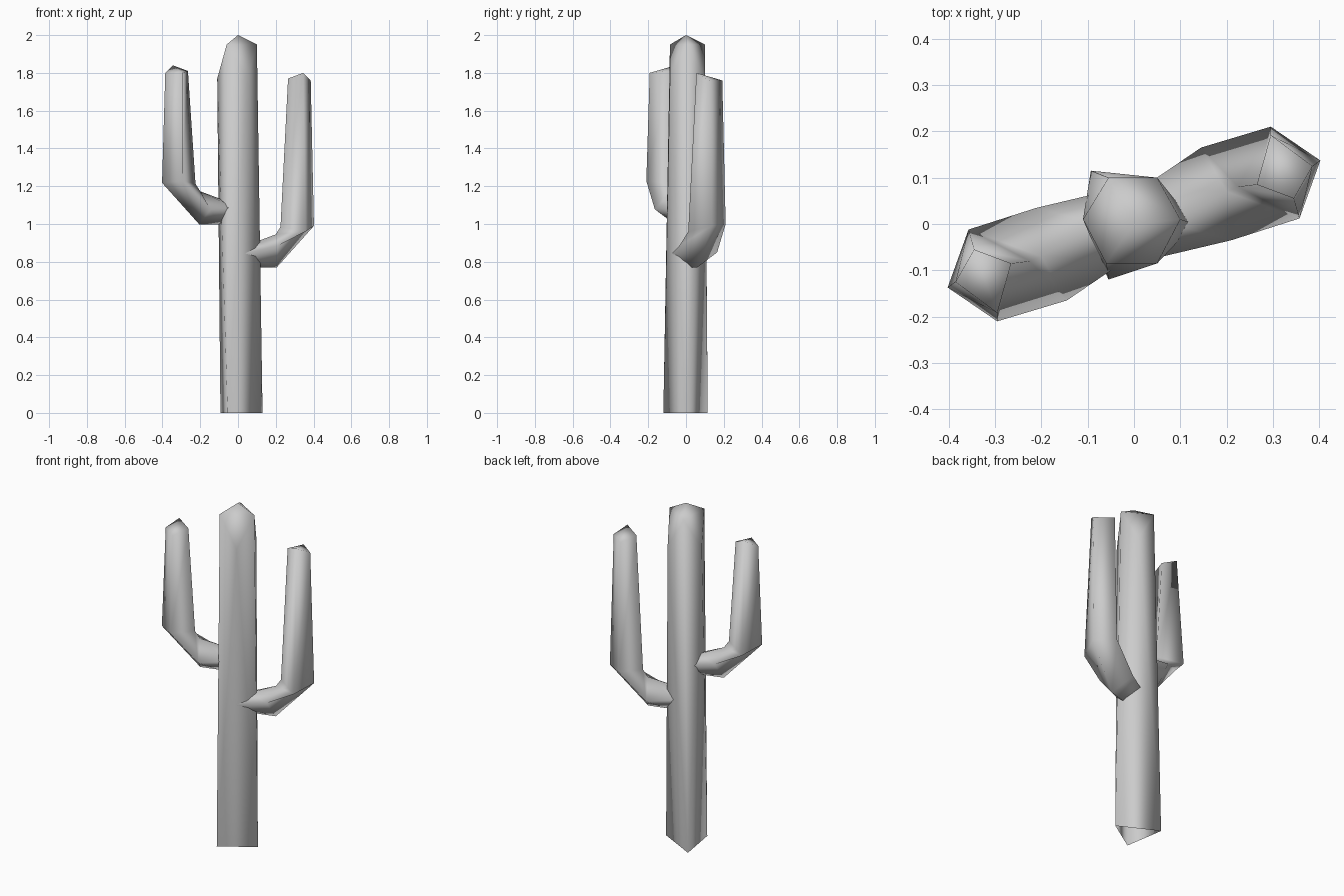
import bpy
from mathutils import Vector

if "Cube" in bpy.data.objects:
    bpy.data.objects.remove(bpy.data.objects["Cube"])

# One plain grey for the whole plant
grey = bpy.data.materials.new("plain_grey")
grey.diffuse_color = (0.6, 0.6, 0.6, 1)
grey.use_nodes = True
grey.node_tree.nodes["Principled BSDF"].inputs["Base Color"].default_value = grey.diffuse_color


def make(name, verts, faces):
    mesh = bpy.data.meshes.new(name)
    mesh.from_pydata(verts, [], faces)
    mesh.materials.append(grey)
    mesh.shade_smooth()
    obj = bpy.data.objects.new(name, mesh)
    bpy.context.collection.objects.link(obj)
    return obj


# Trunk: three-cornered foot, alternating shoulder and crown points, peak
foot = [(-0.093, 0.115, 0), (-0.055, -0.12, 0), (0.13, 0, 0)]
shoulder = [(-0.11, 0.01, 1.77), (0.05, -0.085, 1.77), (0.05, 0.10, 1.77)]
crown = [(-0.055, 0.10, 1.95), (-0.06, -0.085, 1.95), (0.10, 0.01, 1.95)]
peak = 9
trunk_faces = []
for i in range(3):
    j = (i + 1) % 3
    trunk_faces += [
        (i, j, 3 + i),                 # long side
        (3 + i, j, 6 + j),             # narrow strips beside each corner
        (j, 3 + j, 6 + j),
        (6 + i, 3 + i, 6 + j),         # shoulder slope
        (6 + i, 6 + j, peak),          # crown
    ]
make("trunk", foot + shoulder + crown + [(0, 0, 2.0)], trunk_faces)

# Arm cross-sections, from inside the trunk to the tip
# (each one ordered front, bottom, back, top)
rings = [
    [(0.02, -0.08, 0.84), (0.10, 0.03, 0.77), (0.02, 0.08, 0.86), (0.08, 0.0, 0.90)],
    [(0.21, -0.035, 0.885), (0.205, 0.06, 0.77), (0.145, 0.165, 0.85), (0.20, 0.07, 0.945)],
    [(0.357, 0.012, 0.96), (0.402, 0.137, 0.99), (0.295, 0.21, 1.00), (0.225, 0.08, 0.985)],
    [(0.345, 0.055, 1.80), (0.385, 0.125, 1.76), (0.295, 0.192, 1.76), (0.265, 0.085, 1.77)],
]


def arm(name, side, base_lift, tip_lift):
    verts = []
    for k, ring in enumerate(rings):
        lift = tip_lift if k == 3 else base_lift
        verts += [Vector((side * x, side * y, z + lift)) for x, y, z in ring]
    faces = []
    for k in range(3):
        for i in range(4):
            j = (i + 1) % 4
            faces.append((4 * k + i, 4 * k + j, 4 * k + 4 + j, 4 * k + 4 + i))
    faces.append((12, 13, 14, 15))     # tip
    make(name, verts, faces)


arm("right_arm", 1, 0, 0)
arm("left_arm", -1, 0.228, 0.04)
